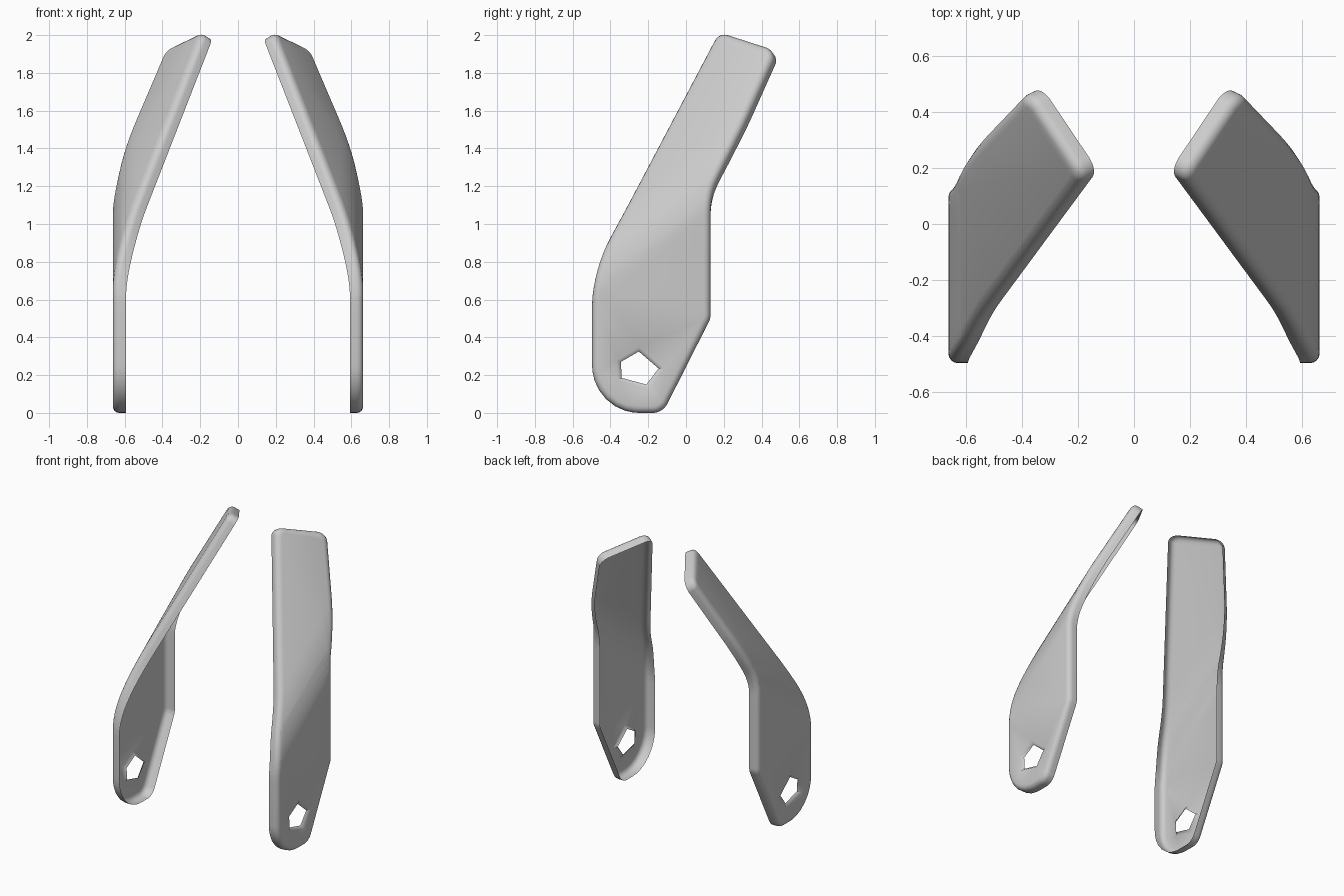
import bpy, bmesh, math
from mathutils import Vector

if "Cube" in bpy.data.objects:
    bpy.data.objects.remove(bpy.data.objects["Cube"])

OUTER_X, DEPTH, ROUND = 0.663, 0.07, 0.035


def rounded(corners, steps=8):
    """Closed side outline (y, z) with a fillet at each (y, z, radius) corner."""
    pts, n = [], len(corners)
    for i, (y, z, r) in enumerate(corners):
        c = Vector((y, z))
        a = (Vector(corners[i - 1][:2]) - c).normalized()
        b = (Vector(corners[(i + 1) % n][:2]) - c).normalized()
        half = a.angle(b) / 2
        t = r / math.tan(half)
        centre = c + (a + b).normalized() * r / math.sin(half)
        p, q = c + a * t - centre, c + b * t - centre
        for k in range(steps + 1):
            f = k / steps
            w = (p * (1 - f) + q * f).normalized() * r
            pts.append(centre + w)
    return pts


def inset(pts, d):
    out, n = [], len(pts)
    for i, p in enumerate(pts):
        t = (pts[(i + 1) % n] - pts[i - 1]).normalized()
        out.append(p + Vector((-t.y, t.x)) * d)  # outline runs counter-clockwise
    return out


def surface_x(y, z):
    """Upright plate blending into the inward-leaning upper plate."""
    s = 1.394 + 0.466 * y - 0.636 * z - 0.66
    k = 0.12
    h = max(k - abs(s), 0) / k
    return OUTER_X + min(s, 0) - h * h * k / 4


def fold(v):
    """Flat (depth, y, z) to bent space, depth measured along the normal."""
    w, y, z = v
    e = 0.001
    gy = (surface_x(y + e, z) - surface_x(y - e, z)) / (2 * e)
    gz = (surface_x(y, z + e) - surface_x(y, z - e)) / (2 * e)
    n = Vector((1, -gy, -gz)).normalized()
    return Vector((surface_x(y, z), y, z)) - n * w


outline = rounded([
    (-0.497, 0.0, 0.25), (-0.123, 0.0, 0.09), (0.13, 0.5, 0.1),
    (0.13, 1.17, 0.4), (0.47, 1.93, 0.05), (0.167, 2.028, 0.06),
    (-0.497, 0.77, 0.8)])
hole = [Vector(p) for p in [(-0.25, 0.325), (-0.145, 0.235), (-0.21, 0.15),
                            (-0.34, 0.185), (-0.345, 0.27)]]
hole_mid = sum(hole, Vector((0, 0))) / 5


def build_plate(name, side):
    bm = bmesh.new()

    def ring(pts, w):
        return [bm.verts.new((w, p.x, p.y)) for p in pts]

    def bridge(a, b):
        n = len(a)
        for i in range(n):
            j = (i + 1) % n
            bm.faces.new((a[i], a[j], b[j], b[i]))

    # rim wall and rounded outer edge; the inner side stays open
    rings = [ring(outline, DEPTH)]
    for k in range(5):
        a = k / 4 * math.pi / 2
        rings.append(ring(inset(outline, ROUND * (1 - math.cos(a))),
                          ROUND * (1 - math.sin(a))))
    for a, b in zip(rings, rings[1:]):
        bridge(a, b)

    # slightly sunken lip of the five-sided hole
    lip = ring([hole_mid + (p - hole_mid) * 1.25 for p in hole], 0)
    bridge(lip, ring(hole, 0.02))

    # outer face with the hole left open
    edges = []
    for loop in (rings[-1], lip):
        for i, v in enumerate(loop):
            edges.append(bm.edges.get((loop[i - 1], v)))
    bmesh.ops.triangle_fill(bm, use_beauty=True, edges=edges, normal=(1, 0, 0))

    # extra cuts across the bend
    for k in range(13):
        d = -0.21 + 0.42 * k / 12
        bmesh.ops.bisect_plane(bm, geom=bm.verts[:] + bm.edges[:] + bm.faces[:],
                               dist=1e-5, plane_co=(0, 0, 1.154 + d),
                               plane_no=(0, -0.733, 1))
    for v in bm.verts:
        v.co = fold(v.co)
        v.co.x *= side

    bmesh.ops.recalc_face_normals(bm, faces=bm.faces[:])
    if sum(f.normal.x * f.calc_area() for f in bm.faces) * side < 0:
        bmesh.ops.reverse_faces(bm, faces=bm.faces[:])
    mesh = bpy.data.meshes.new(name)
    bm.to_mesh(mesh)
    bm.free()
    obj = bpy.data.objects.new(name, mesh)
    bpy.context.collection.objects.link(obj)
    bpy.ops.object.select_all(action='DESELECT')
    obj.select_set(True)
    bpy.context.view_layer.objects.active = obj
    bpy.ops.object.shade_smooth_by_angle(angle=math.radians(50))


build_plate("right_side_plate", 1)
build_plate("left_side_plate", -1)
